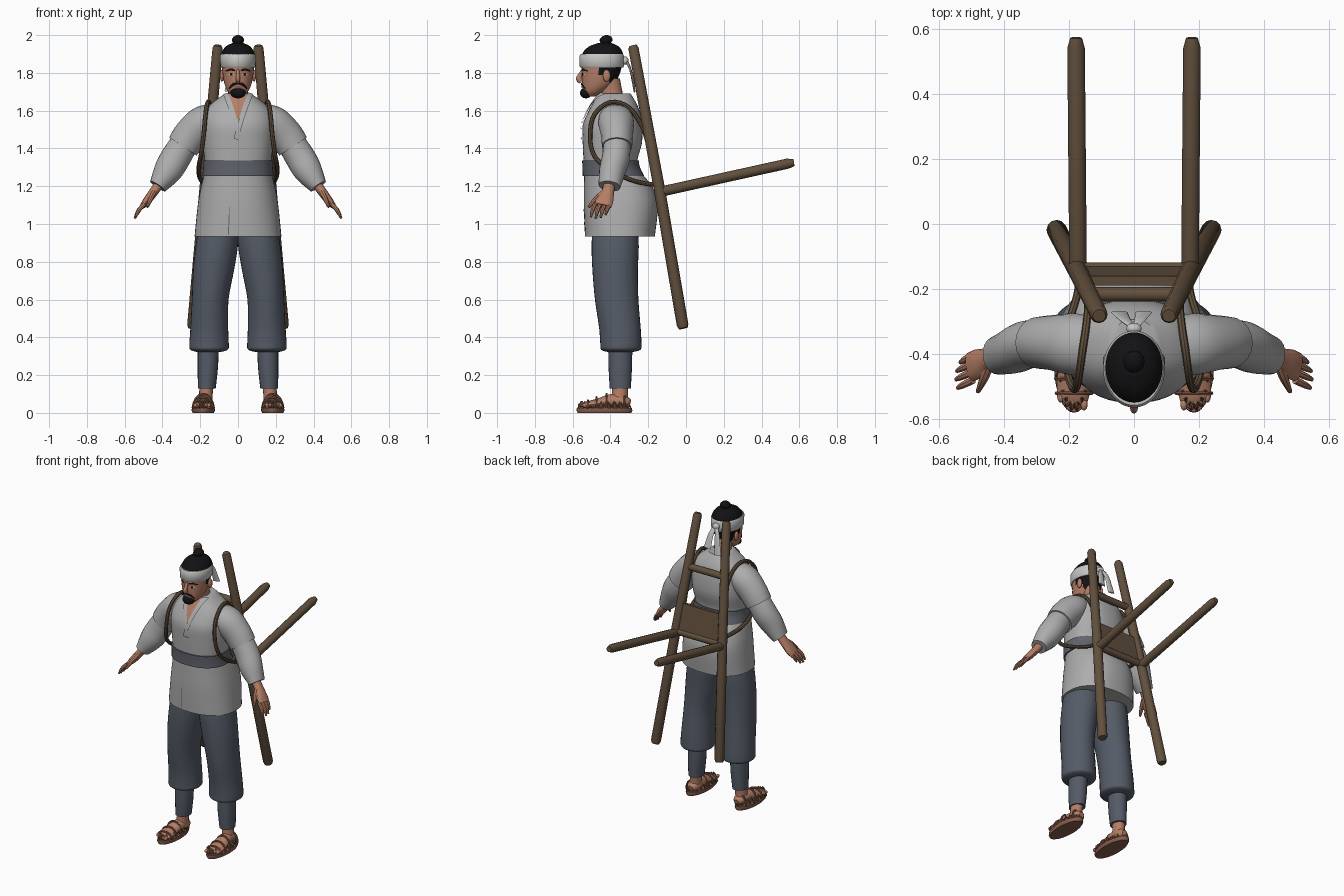
import bpy, bmesh, math
from mathutils import Vector, Matrix
from mathutils.bvhtree import BVHTree

if "Cube" in bpy.data.objects:
    bpy.data.objects.remove(bpy.data.objects["Cube"], do_unlink=True)


def material(name, *rgb):
    m = bpy.data.materials.new(name)
    m.use_nodes = True
    m.diffuse_color = (*rgb, 1)
    shader = next(n for n in m.node_tree.nodes if n.type == 'BSDF_PRINCIPLED')
    shader.inputs["Base Color"].default_value = (*rgb, 1)
    shader.inputs["Roughness"].default_value = 0.8
    return m


JACKET = material("jacket grey", .42, .42, .42)
BAND = material("headband white", .56, .56, .55)
BELT = material("belt slate", .12, .13, .155)
PANTS = material("trouser blue grey", .09, .105, .135)
SKIN = material("skin", .46, .21, .135)
HAIR = material("hair black", .006, .006, .007)
WOOD = material("wood brown", .12, .08, .047)
STRAW = material("straw brown", .24, .11, .07)
made = []


def finish(name, bm, mat, mirror=False):
    me = bpy.data.meshes.new(name)
    bm.to_mesh(me)
    bm.free()
    me.materials.append(mat)
    ob = bpy.data.objects.new(name, me)
    bpy.context.collection.objects.link(ob)
    if mirror:
        ob.modifiers.new("mirror", 'MIRROR').use_mirror_merge = False
    made.append(ob)
    return ob


def smooth(rows, k):
    """Catmull-Rom interpolation of rows of numbers, k steps per span."""
    if k == 1 or len(rows) < 3:
        return [tuple(r) for r in rows]
    out = []
    for i in range(len(rows) - 1):
        p, q, r, s = (rows[max(0, min(len(rows) - 1, i + d))] for d in (-1, 0, 1, 2))
        for j in range(k):
            t = j / k
            out.append(tuple(b + .5 * t * (c - a + t * (2*a - 5*b + 4*c - d + t * (3*(b - c) + d - a)))
                             for a, b, c, d in zip(p, q, r, s)))
    return out + [tuple(rows[-1])]


def skin(name, rings, mat, mirror=False):
    bm = bmesh.new()
    vs = [[bm.verts.new(p) for p in ring] for ring in rings]
    n = len(vs[0])
    for a, b in zip(vs, vs[1:]):
        for i in range(n):
            bm.faces.new((a[i], a[(i + 1) % n], b[(i + 1) % n], b[i]))
    bm.faces.new(vs[0])
    bm.faces.new(vs[-1])
    bmesh.ops.recalc_face_normals(bm, faces=bm.faces[:])
    return finish(name, bm, mat, mirror)


def loft(name, rows, mat, mirror=False, n=32, k=4, power=2.0):
    """Horizontal oval rings: x, y, z, half width, half depth."""
    def bend(v):
        return math.copysign(abs(v) ** (2 / power), v)
    rings = [[Vector((x + a * bend(math.cos(i * math.tau / n)), y + b * bend(math.sin(i * math.tau / n)), z))
              for i in range(n)] for x, y, z, a, b in smooth(rows, k)]
    return skin(name, rings, mat, mirror)


def tube(name, rows, mat, mirror=False, n=12, k=4, ref=(0, 1, 0)):
    """Oval rings across a path: x, y, z, and two radii (the second lies nearest ref)."""
    rows = smooth(rows, k)
    pts = [Vector(r[:3]) for r in rows]
    rings = []
    for i, p in enumerate(pts):
        along = (pts[min(i + 1, len(pts) - 1)] - pts[max(i - 1, 0)]).normalized()
        side = along.cross(Vector(ref)).normalized()
        up = side.cross(along)
        rings.append([p + side * rows[i][3] * math.cos(j * math.tau / n)
                      + up * rows[i][4] * math.sin(j * math.tau / n) for j in range(n)])
    return skin(name, rings, mat, mirror)


def rope(name, pts, r, mat, mirror=False, **kw):
    return tube(name, [(*p, r, r) for p in pts], mat, mirror, **kw)


def ball(name, place, size, mat, mirror=False):
    bm = bmesh.new()
    bmesh.ops.create_uvsphere(bm, u_segments=18, v_segments=12, radius=1,
                              matrix=Matrix.Translation(place) @ Matrix.Diagonal((*size, 1)))
    return finish(name, bm, mat, mirror)


def strip(name, target, rows, mat, mirror=False, lift=.004):
    """Plate laid on the front of a part, following x, z, half width."""
    tree = BVHTree.FromPolygons([v.co for v in target.data.vertices],
                                [p.vertices[:] for p in target.data.polygons])
    bm, rings, rows = bmesh.new(), [], smooth(rows, 5)
    for i, (x, z, w) in enumerate(rows):
        a, b = rows[max(i - 1, 0)], rows[min(i + 1, len(rows) - 1)]
        d = Vector((b[0] - a[0], b[1] - a[1])).normalized()
        ring = []
        for j in range(5):
            s = (j / 2 - 1) * max(w, .0005)
            px, pz = x - d.y * s, z + d.x * s
            hit, normal = tree.ray_cast(Vector((px, -2, pz)), Vector((0, 1, 0)))[:2]
            if hit is None:
                hit, normal = tree.find_nearest(Vector((px, -.5, pz)))[:2]
            ring.append(bm.verts.new(hit + normal * lift))
        rings.append(ring)
    for a, b in zip(rings, rings[1:]):
        for j in range(4):
            bm.faces.new((a[j], a[j + 1], b[j + 1], b[j]))
    bm.normal_update()
    for f in bm.faces:
        if f.normal.y > 0:
            f.normal_flip()
    return finish(name, bm, mat, mirror)


# Jacket, belt and collar
jacket = loft("jacket", [(0, -.35, .935, .23, .185), (0, -.345, 1.1, .213, .196), (0, -.36, 1.2, .195, .18),
                         (0, -.387, 1.27, .178, .152), (0, -.4, 1.33, .176, .142), (0, -.39, 1.43, .188, .157),
                         (0, -.39, 1.52, .192, .157), (0, -.382, 1.59, .178, .138), (0, -.378, 1.64, .138, .115),
                         (0, -.378, 1.69, .07, .085)], JACKET, n=48, power=2.3)
loft("belt", [(0, -.384, 1.255, .189, .163), (0, -.396, 1.3, .184, .152), (0, -.4, 1.335, .184, .15)],
     BELT, n=48, power=2.3)
strip("chest_opening", jacket, [(0, 1.685, .05), (0, 1.62, .032), (0, 1.55, .002)], SKIN)
strip("collar_right", jacket, [(-.062, 1.685, .014), (-.03, 1.59, .013), (.012, 1.45, .011)], JACKET, lift=.007)
strip("collar_left", jacket, [(.062, 1.685, .014), (.03, 1.59, .013), (-.012, 1.45, .011)], JACKET, lift=.01)
strip("front_slit", jacket, [(-.045, 1.09, .0015), (-.05, .945, .003)], BELT)

# Sleeves
tube("lower_sleeves", [(.25, -.365, 1.48, .07, .068), (.325, -.37, 1.36, .079, .074), (.372, -.39, 1.28, .075, .07),
                       (.425, -.405, 1.2, .048, .058)], JACKET, True, n=20)
tube("upper_sleeves", [(.11, -.375, 1.58, .06, .08), (.18, -.37, 1.54, .09, .095), (.25, -.365, 1.47, .092, .085),
                       (.292, -.365, 1.41, .087, .08)], JACKET, True, n=20)

# Hands
tube("palms", [(.41, -.405, 1.22, .026, .03), (.45, -.415, 1.165, .024, .034), (.48, -.43, 1.125, .022, .046),
               (.505, -.44, 1.095, .015, .045)], SKIN, True)
for i, finger in enumerate(("little", "ring", "middle", "index")):
    y, reach = -.402 - .026 * i, (.75, .95, 1, .9)[i]
    tube(finger + "_fingers", [(.495, y, 1.105, .012, .012), (.495 + .032 * reach, y - .014, 1.105 - .034 * reach, .011, .011),
                               (.495 + .052 * reach, y - .024, 1.105 - .075 * reach, .006, .006)], SKIN, True, n=8)
tube("thumbs", [(.445, -.43, 1.17, .017, .017), (.462, -.475, 1.135, .014, .014), (.48, -.515, 1.09, .007, .007)],
     SKIN, True, n=8)

# Trousers and leggings
loft("trousers", [(.105, -.375, .97, .105, .12), (.113, -.375, .88, .112, .125), (.13, -.375, .75, .108, .12),
                  (.147, -.367, .6, .097, .115), (.152, -.35, .45, .1, .11), (.153, -.345, .37, .104, .109),
                  (.153, -.345, .335, .1, .105), (.155, -.347, .322, .06, .065)], PANTS, True)
loft("leggings", [(.158, -.348, .35, .056, .064), (.16, -.348, .24, .054, .062), (.165, -.348, .13, .047, .056)],
     PANTS, True, n=20)

# Feet and sandals
loft("ankles", [(.166, -.348, .15, .038, .044), (.17, -.35, .1, .036, .042), (.173, -.355, .05, .038, .048)],
     SKIN, True, n=16)
tube("feet", [(.172, -.295, .05, .018, .018), (.173, -.32, .055, .038, .032), (.177, -.39, .062, .042, .038),
              (.184, -.46, .05, .05, .028), (.188, -.53, .04, .049, .018), (.19, -.55, .037, .04, .01)],
     SKIN, True, ref=(0, 0, 1))
for i in range(5):
    ball("toes", (.153 + .018 * i, -.555 + .006 * i, .04), (.0105, .018, .012), SKIN, True)
loft("sandal_soles", [(.184, -.432, 0, .056, .142), (.184, -.432, .012, .062, .148), (.184, -.432, .026, .06, .146)],
     STRAW, True, k=1)
loops = []
for i in range(45):
    a, high = math.tau * i / 44, i % 2
    loops.append((.184 + (.057 - .012 * high) * math.cos(a), -.432 + (.142 - .02 * high) * math.sin(a), .024 + .036 * high))
rope("sandal_lacing", loops, .0045, STRAW, True, n=6, k=2, ref=(0, 0, 1))
for y, w, h in ((-.325, .042, .092), (-.42, .054, .1), (-.475, .056, .083), (-.52, .054, .066)):
    arc = [(.184 + w * math.cos(t * math.pi / 8), y, .025 + (h - .025) * math.sin(t * math.pi / 8)) for t in range(9)]
    rope("sandal_straps", arc, .006, STRAW, True, n=6, k=1)

# Neck and head, with hair on the crown, nape and sideburns
loft("neck", [(0, -.385, 1.62, .06, .065), (0, -.395, 1.69, .052, .06), (0, -.41, 1.77, .052, .06)], SKIN, n=24)
head = loft("head", [(0, -.5, 1.675, .026, .03), (0, -.487, 1.7, .052, .058), (0, -.465, 1.74, .071, .084),
                     (0, -.45, 1.8, .082, .101), (0, -.445, 1.86, .086, .107), (0, -.44, 1.9, .083, .1),
                     (0, -.435, 1.935, .062, .078), (0, -.43, 1.95, .03, .04)], SKIN, n=48, k=6)
head.data.materials.append(HAIR)
for p in head.data.polygons:
    c = p.center
    if c.z > 1.87 or (c.y > -.41 and c.z > 1.745) or (c.y > -.465 and c.z > 1.785):
        p.material_index = 1
loft("hair_cap", [(0, -.442, 1.875, .09, .112), (0, -.44, 1.91, .085, .104), (0, -.435, 1.94, .064, .078),
                  (0, -.43, 1.958, .03, .036)], HAIR)
loft("topknot", [(0, -.425, 1.945, .022, .022), (0, -.425, 1.955, .025, .026), (0, -.423, 1.975, .033, .034),
                 (0, -.42, 1.992, .022, .024), (0, -.42, 2, .006, .006)], HAIR, n=16)
ball("ears", (.085, -.42, 1.785), (.011, .02, .032), SKIN, True)

# Face
tube("nose", [(0, -.545, 1.815, .008, .008), (0, -.56, 1.79, .01, .011), (0, -.566, 1.768, .012, .017),
              (0, -.553, 1.755, .01, .014)], SKIN)
strip("eyebrows", head, [(.014, 1.812, .004), (.035, 1.818, .006), (.062, 1.81, .003)], HAIR, True)
strip("eye_whites", head, [(.019, 1.791, .001), (.034, 1.793, .007), (.05, 1.791, .001)], BAND, True)
strip("pupils", head, [(.028, 1.793, .006), (.034, 1.793, .0075), (.04, 1.793, .006)], HAIR, True, lift=.006)
strip("moustache", head, [(0, 1.744, .005), (.022, 1.739, .008), (.043, 1.717, .003)], HAIR, True, lift=.007)
strip("lips", head, [(-.022, 1.725, .001), (0, 1.726, .006), (.022, 1.725, .001)], STRAW, lift=.005)
ball("beard", (0, -.53, 1.694), (.041, .031, .029), HAIR)

# Headband with knot and tails
loft("headband", [(0, -.445, 1.828, .089, .112), (0, -.446, 1.835, .094, .117), (0, -.446, 1.89, .095, .118),
                  (0, -.445, 1.9, .089, .112)], BAND, n=40, k=1)
ball("headband_knot", (0, -.322, 1.865), (.024, .018, .022), BAND)
for name, x, low in (("right_tail", -.045, 1.7), ("left_tail", .03, 1.73)):
    tube(name, [(0, -.32, 1.868, .012, .006), (x * .6, -.295, 1.82, .018, .006), (x, -.272, low, .026, .005)], BAND)

# Carrying frame: poles, forked arms, rungs and back board
tube("frame_poles", [(.107, -.282, 1.945, .02, .02), (.108, -.278, 1.93, .027, .027), (.175, -.14, 1.18, .03, .03),
                     (.238, -.018, .465, .031, .031), (.24, -.014, .448, .024, .024)], WOOD, True, k=1)
tube("frame_arms", [(.172, -.14, 1.17, .027, .027), (.178, .54, 1.32, .027, .027), (.178, .572, 1.325, .018, .018)],
     WOOD, True, k=1, ref=(0, 0, 1))
rope("upper_rung", [(-.14, -.216, 1.6), (.14, -.216, 1.6)], .022, WOOD, k=1)
rope("lower_rung", [(-.17, -.14, 1.18), (.17, -.14, 1.18)], .022, WOOD, k=1)
board = bmesh.new()
bmesh.ops.create_cube(board, size=1, matrix=Matrix.Translation((0, -.158, 1.267)) @ Matrix.Rotation(.17, 4, 'X')
                      @ Matrix.Diagonal((.32, .03, .2, 1)))
finish("back_board", board, WOOD)

# Shoulder ropes
rope("shoulder_ropes", [(.14, -.185, 1.36), (.14, -.225, 1.5), (.145, -.3, 1.615), (.16, -.4, 1.645), (.172, -.485, 1.58),
                        (.182, -.508, 1.47), (.195, -.49, 1.37), (.207, -.43, 1.305), (.203, -.32, 1.245),
                        (.175, -.22, 1.215), (.165, -.15, 1.21)], .012, WOOD, True, n=8, ref=(1, 0, 0))

# Soft shading with crisp edges
bpy.ops.object.select_all(action='DESELECT')
for ob in made:
    ob.select_set(True)
bpy.context.view_layer.objects.active = jacket
bpy.ops.object.shade_smooth_by_angle(angle=math.radians(42))
